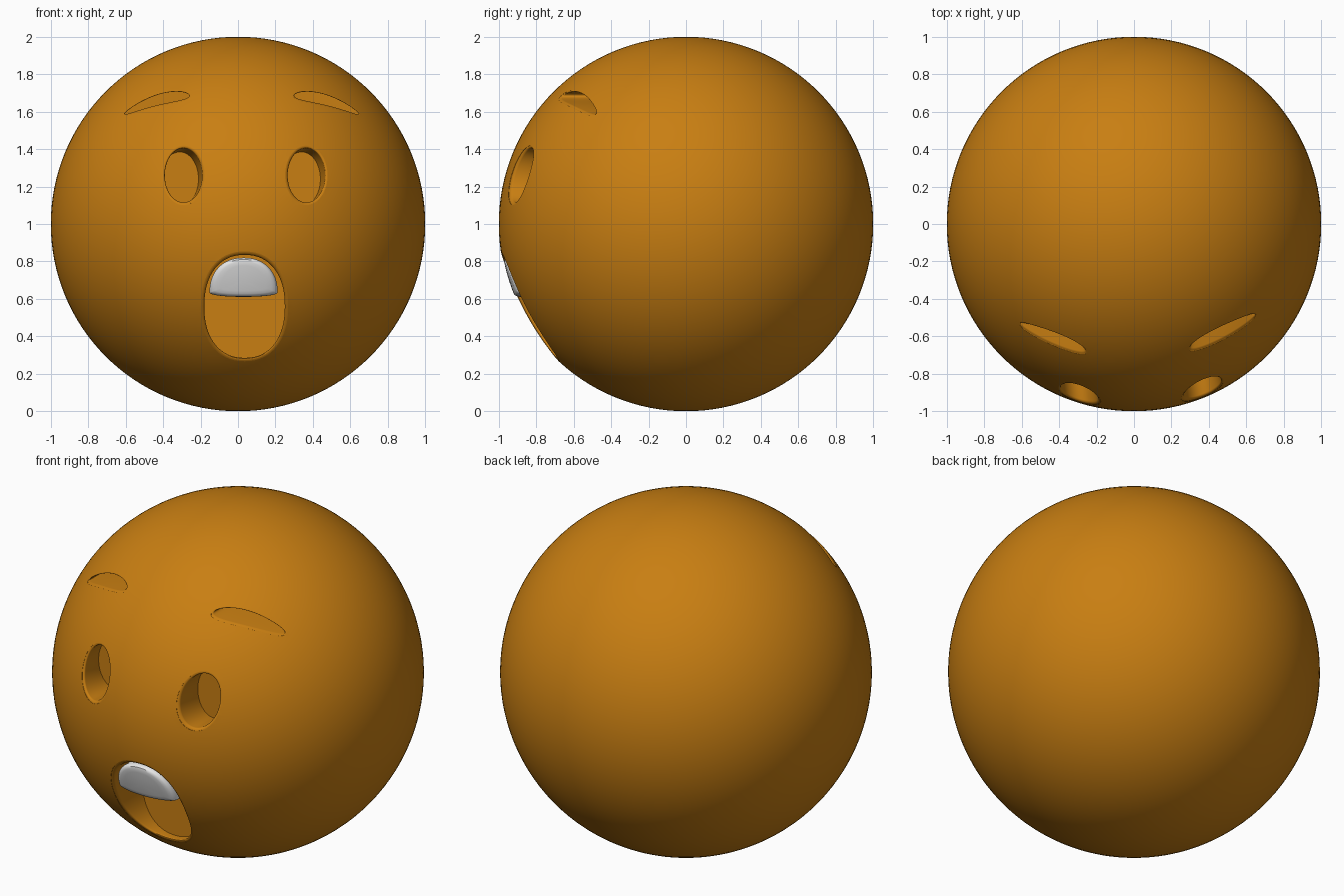
import bpy, bmesh, math
from mathutils import Vector

if "Cube" in bpy.data.objects:
    bpy.data.objects.remove(bpy.data.objects["Cube"])


def material(name, rgb):
    mat = bpy.data.materials.new(name)
    mat.use_nodes = True
    mat.diffuse_color = (*rgb, 1)
    mat.node_tree.nodes["Principled BSDF"].inputs["Base Color"].default_value = (*rgb, 1)
    return mat


orange = material("orange skin", (0.58, 0.21, 0.006))
white = material("tooth white", (0.8, 0.8, 0.8))


def surface_y(x, z):
    """Front of the ball above a point of the x-z plane."""
    return -math.sqrt(max(0.0, 1 - x * x - (z - 1) ** 2))


def grow(outline, amount):
    """Offset a counter-clockwise outline along its normals."""
    result = []
    for i, p in enumerate(outline):
        t = (outline[(i + 1) % len(outline)] - outline[i - 1]).normalized()
        result.append(p + Vector((t.y, -t.x)) * amount)
    return result


def on_ball(outline, depth):
    return [(p.x, surface_y(p.x, p.y) + depth, p.y) for p in outline]


def flat(outline, y):
    return [(p.x, y, p.y) for p in outline]


def loft(name, rings, mat):
    """Skin closed rings and cap both ends."""
    bm = bmesh.new()
    loops = [[bm.verts.new(co) for co in ring] for ring in rings]
    for a, b in zip(loops, loops[1:]):
        for i in range(len(a)):
            j = (i + 1) % len(a)
            bm.faces.new((a[i], a[j], b[j], b[i]))
    bm.faces.new(loops[0])
    bm.faces.new(loops[-1])
    bmesh.ops.recalc_face_normals(bm, faces=bm.faces)
    mesh = bpy.data.meshes.new(name)
    bm.to_mesh(mesh)
    bm.free()
    obj = bpy.data.objects.new(name, mesh)
    mesh.materials.append(mat)
    bpy.context.collection.objects.link(obj)
    return obj


def ellipse(cx, cz, a, b, power=2.0, count=64):
    points = []
    for i in range(count):
        u = math.tau * i / count
        c, s = math.cos(u), math.sin(u)
        points.append(Vector((cx + a * math.copysign(abs(c) ** (2 / power), c),
                              cz + b * math.copysign(abs(s) ** (2 / power), s))))
    return points


def brow(count=64):
    """Arched lens, thicker toward the nose."""
    points = []
    for i in range(count):
        u = math.tau * i / count
        t = (1 + math.cos(u)) / 2
        spine = Vector((0.30, 1.685)).lerp(Vector((0.645, 1.588)), t)
        spine.y += 0.1 * t * (1 - t) + 0.034 * math.sin(u) * (1 - 0.4 * t)
        points.append(spine)
    return points


def mirrored(outline, centre):
    return [Vector((2 * centre - p.x, p.y)) for p in reversed(outline)]


def pocket(name, outline, radius, floor, drift=(0, 0)):
    """Cutter with a rounded rim that follows the ball and a flat floor."""
    rim = grow(outline, radius * 0.92)
    rings = [flat(rim, -1.2)]
    for step in range(6):
        t = math.radians(5 + 17 * step)
        rings.append(on_ball(grow(outline, radius * (1 - math.sin(t))),
                             radius * (1 - math.cos(t)) + 0.002))
    rings.append(flat([p + Vector(drift) for p in outline], floor))
    cutter = loft(name, rings, orange)
    cutter.hide_render = True
    return cutter


# Ball-shaped head
bpy.ops.mesh.primitive_uv_sphere_add(segments=128, ring_count=64, radius=1, location=(0, 0, 1))
head = bpy.context.object
head.name = "head"
head.data.materials.append(orange)

# Sunken eyes, eyebrows and mouth
eye = ellipse(0.365, 1.26, 0.1, 0.145)
eyebrow = brow()
mouth = ellipse(0.035, 0.56, 0.215, 0.275, 2.25)
cutters = [
    pocket("left_eye_cutter", eye, 0.015, -0.72, (-0.025, -0.02)),
    pocket("right_eye_cutter", mirrored(eye, 0.037), 0.015, -0.72, (-0.02, -0.02)),
    pocket("left_eyebrow_cutter", eyebrow, 0.008, -0.38),
    pocket("right_eyebrow_cutter", mirrored(eyebrow, 0.02), 0.008, -0.38),
    pocket("mouth_cutter", mouth, 0.02, -0.64),
]
for cutter in cutters:
    mod = head.modifiers.new(cutter.name, "BOOLEAN")
    mod.operation = "DIFFERENCE"
    mod.solver = "EXACT"
    mod.object = cutter
    bpy.context.view_layer.objects.active = head
    bpy.ops.object.modifier_apply(modifier=mod.name)
for cutter in cutters:
    bpy.data.objects.remove(cutter)

# Upper teeth: a domed block with a gently curved lower edge
dome = [Vector((p.x, p.y if p.y > 0.635 else 0.635 - (0.635 - p.y) * 0.13))
        for p in ellipse(0.03, 0.635, 0.182, 0.185, 2.2)]
middle = Vector((0.03, 0.7))
rings = []
for scale in (0.15, 0.4, 0.65, 0.82):
    rings.append(on_ball([middle.lerp(p, scale) for p in dome], 0.008))
for scale, depth in ((0.92, 0.012), (0.97, 0.02), (1.0, 0.035), (1.0, 0.08)):
    rings.append(on_ball([middle.lerp(p, scale) for p in dome], depth))
rings.append(flat(dome, -0.76))
teeth = loft("upper_teeth", rings, white)

# Smooth shading with crisp pocket edges
for obj in (head, teeth):
    bpy.ops.object.select_all(action="DESELECT")
    obj.select_set(True)
    bpy.context.view_layer.objects.active = obj
    bpy.ops.object.shade_smooth_by_angle(angle=math.radians(40))
